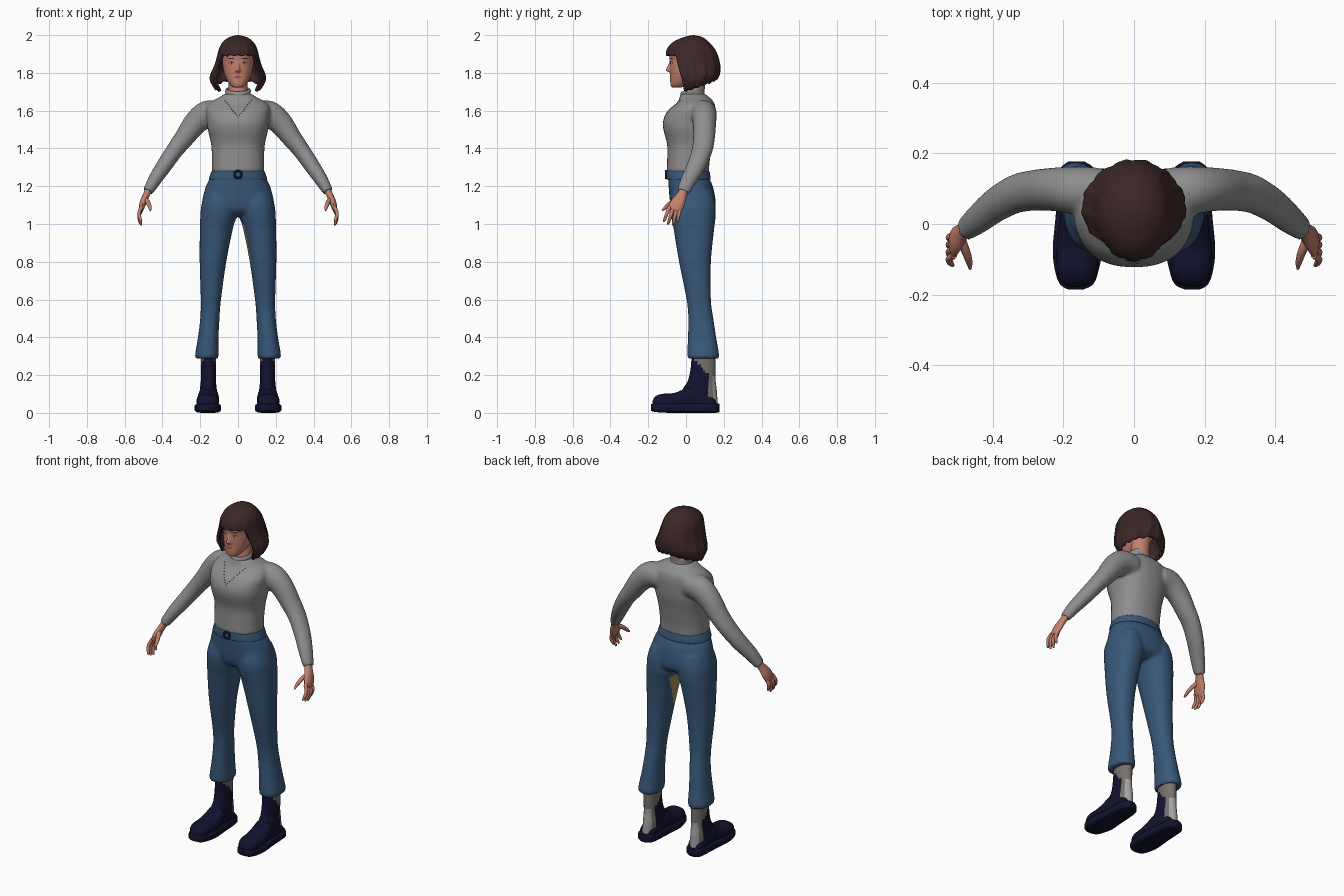
import bpy, bmesh, math
from mathutils import Vector
from mathutils.bvhtree import BVHTree

if "Cube" in bpy.data.objects:
    bpy.data.objects.remove(bpy.data.objects["Cube"])

def mat(name, *rgb):
    m = bpy.data.materials.new(name)
    m.diffuse_color = (*rgb, 1)
    m.use_nodes = True
    m.node_tree.nodes["Principled BSDF"].inputs["Base Color"].default_value = m.diffuse_color
    return m

KNIT = mat("grey knit", .27, .27, .27)
DENIM = mat("blue denim", .04, .098, .19)
HAIR = mat("dark brown hair", .045, .02, .02)
SKIN = mat("skin", .55, .22, .15)
NAVY = mat("navy leather", .006, .006, .028)
SOCK = mat("warm grey", .18, .165, .15)
PALE = mat("pale grey", .36, .36, .36)
TAN = mat("tan patch", .38, .27, .12)
LIPS = mat("lips", .36, .09, .075)
WHITE = mat("eye white", .5, .42, .38)

def spline(rows, k=5):
    """Catmull-Rom through rows of numbers."""
    out = []
    for i in range(len(rows) - 1):
        a, b, c, d = (rows[max(i-1, 0)], rows[i], rows[i+1], rows[min(i+2, len(rows)-1)])
        for j in range(k):
            t = j / k
            out.append([.5*(2*q + (r-p)*t + (2*p-5*q+4*r-s)*t*t + (3*q-p-3*r+s)*t**3)
                        for p, q, r, s in zip(a, b, c, d)])
    return out + [list(rows[-1])]

def skin_rings(rings):
    bm = bmesh.new()
    vs = [[bm.verts.new(p) for p in r] for r in rings]
    n = len(vs[0])
    for a, b in zip(vs, vs[1:]):
        for i in range(n):
            bm.faces.new((a[i], a[(i+1) % n], b[(i+1) % n], b[i]))
    bm.faces.new(vs[0])
    bm.faces.new(vs[-1])
    bmesh.ops.recalc_face_normals(bm, faces=bm.faces)
    return bm

def box_loft(rows, axis='z', sx=1, p=2.0, n=36):
    """Rows (station, a0, a1, b0, b1): an oval filling that box at each station."""
    rings = []
    for s, a0, a1, b0, b1 in spline(rows):
        ring = []
        for i in range(n):
            c, d = math.cos(math.tau*i/n), math.sin(math.tau*i/n)
            a = (a0+a1)/2 + (a1-a0)/2 * math.copysign(abs(c)**(2/p), c)
            b = (b0+b1)/2 + (b1-b0)/2 * math.copysign(abs(d)**(2/p), d)
            ring.append((sx*a, b, s) if axis == 'z' else (sx*a, s, b))
        rings.append(ring)
    return skin_rings(rings)

def tube(rows, sx=1, n=16, k=5):
    """Rows (x, y, z, thickness, width): swept oval, width lies along y."""
    pts = spline(rows, k)
    rings = []
    for i, q in enumerate(pts):
        t = (Vector(pts[min(i+1, len(pts)-1)][:3]) - Vector(pts[max(i-1, 0)][:3])).normalized()
        v = Vector((0, 1, 0))
        v = (v - t*t.dot(v)).normalized()
        u = v.cross(t)
        ring = []
        for j in range(n):
            w = math.tau*j/n
            c = Vector(q[:3]) + u*q[3]*math.cos(w) + v*q[4]*math.sin(w)
            ring.append((sx*c.x, c.y, c.z))
        rings.append(ring)
    return skin_rings(rings)

def finish(name, bm, *mats, rule=None):
    me = bpy.data.meshes.new(name)
    bm.normal_update()
    if rule:
        for f in bm.faces:
            f.material_index = rule(f.calc_center_median(), f.normal)
    bm.to_mesh(me)
    for m in mats:
        me.materials.append(m)
    ob = bpy.data.objects.new(name, me)
    bpy.context.collection.objects.link(ob)
    return ob

def combine(parts):
    big = bmesh.new()
    for b in parts:
        tmp = bpy.data.meshes.new("tmp")
        b.to_mesh(tmp)
        big.from_mesh(tmp)
        bpy.data.meshes.remove(tmp)
    return big

def fuse(parts, voxel, smooth):
    """Melt overlapping volumes into one smooth skin."""
    ob = finish("fuse", combine(parts))
    r = ob.modifiers.new("r", 'REMESH')
    r.mode, r.voxel_size = 'VOXEL', voxel
    s = ob.modifiers.new("s", 'SMOOTH')
    s.iterations, s.factor = smooth, .5
    me = bpy.data.meshes.new_from_object(ob.evaluated_get(bpy.context.evaluated_depsgraph_get()))
    bm = bmesh.new()
    bm.from_mesh(me)
    bpy.data.objects.remove(ob)
    return bm

# sweater: torso and sleeves
torso = box_loft([(1.255, -.13, .13, -.08, .115), (1.28, -.138, .138, -.1, .122),
    (1.33, -.138, .138, -.1, .125), (1.42, -.142, .142, -.1, .14), (1.5, -.16, .16, -.12, .155),
    (1.55, -.165, .165, -.12, .158), (1.6, -.17, .17, -.095, .158), (1.64, -.155, .155, -.05, .15),
    (1.665, -.11, .11, -.035, .13), (1.69, -.068, .068, -.03, .1)], p=2.3)
ARM = [(.1, .09, 1.585, .068, .07), (.165, .095, 1.58, .072, .068), (.225, .098, 1.535, .064, .062),
       (.285, .095, 1.455, .053, .058), (.335, .085, 1.39, .046, .055), (.39, .055, 1.31, .042, .05),
       (.44, .015, 1.235, .036, .043), (.478, -.015, 1.17, .027, .034)]
sweater = fuse([torso] + [tube(ARM, s, 24) for s in (1, -1)], .009, 5)
chest = BVHTree.FromBMesh(sweater)
finish("sweater", sweater, KNIT)

# turtleneck, tilted forward
collar = box_loft([(1.65, -.075, .075, -.035, .1), (1.68, -.066, .066, -.03, .098),
    (1.705, -.068, .068, -.03, .097), (1.715, -.06, .06, -.022, .09), (1.7, -.052, .052, -.015, .085)])
for v in collar.verts:
    v.co.z += .25*(v.co.y - .03)
finish("turtleneck", collar, KNIT)

# necklace beads lying on the chest
beads = bmesh.new()
for i in range(-8, 9):
    x, z = i*.0085, 1.565 + abs(i)*.011
    hit = chest.ray_cast(Vector((x, -1, z)), Vector((0, 1, 0)))[0]
    if hit:
        g = bmesh.ops.create_icosphere(beads, subdivisions=1, radius=.0035)
        bmesh.ops.translate(beads, verts=g['verts'], vec=hit)
finish("necklace", beads, SOCK)

# trousers: hips and two legs
hips = box_loft([(1.285, -.13, .13, -.092, .115), (1.25, -.145, .145, -.095, .12),
    (1.2, -.17, .17, -.092, .142), (1.12, -.19, .19, -.085, .157), (1.07, -.185, .185, -.07, .15),
    (1.04, -.12, .12, -.03, .11)], p=2.2)
LEG = [(1.17, .01, .172, -.07, .14), (1.1, .003, .194, -.085, .157), (1.03, .01, .2, -.077, .156),
       (.98, .026, .202, -.067, .15), (.8, .062, .203, -.037, .132), (.6, .09, .197, .003, .132),
       (.5, .098, .2, .012, .145), (.4, .103, .212, .01, .16), (.31, .103, .227, .007, .175),
       (.288, .106, .224, .01, .172)]
trousers = fuse([hips] + [box_loft(LEG, sx=s, p=2.2) for s in (1, -1)], .009, 4)
finish("trousers", trousers, DENIM, TAN, rule=lambda c, n: int(
    c.x > 0 and n.x < -.6 and n.y > -.35 and .8 < c.z < 1.0 and c.y < .03 + (c.z-.8)*.4))

# waistband, buckle and hems
finish("waistband", box_loft([(1.235, -.15, .15, -.098, .125), (1.24, -.154, .154, -.103, .13),
    (1.275, -.142, .142, -.103, .125), (1.28, -.138, .138, -.097, .12)], p=2.2), DENIM)
bpy.ops.mesh.primitive_torus_add(location=(0, -.106, 1.262), rotation=(math.pi/2, 0, 0),
    major_radius=.019, minor_radius=.006, major_segments=24, minor_segments=8)
buckle = bpy.context.object
buckle.name = "buckle"
buckle.data.materials.append(NAVY)

def boot_rule(c, n):
    if c.y < min(.035 + (.29-c.z)*.95, .118):
        return 0
    return 2 if c.z < .2 and c.y > .138 else 1

for s, side in ((1, "left"), (-1, "right")):
    # boots: shaft, foot, sole
    finish(side + "_boot_shaft", box_loft([(.32, .115, .197, .03, .157), (.24, .117, .197, .025, .157),
        (.17, .117, .197, .01, .157), (.12, .112, .202, -.02, .163), (.04, .11, .208, -.04, .168)],
        sx=s), NAVY, SOCK, PALE, rule=boot_rule)
    finish(side + "_boot_foot", box_loft([(-.178, .15, .18, .03, .06), (-.165, .12, .205, .02, .085),
        (-.13, .105, .218, .02, .1), (-.07, .1, .22, .02, .104), (-.02, .1, .215, .02, .122),
        (.02, .105, .21, .02, .145), (.07, .108, .208, .02, .12), (.14, .115, .205, .02, .085),
        (.16, .14, .185, .03, .06)], 'y', s, 2.3), NAVY)
    finish(side + "_boot_sole", box_loft([(-.186, .145, .185, .012, .045), (-.17, .115, .21, .006, .05),
        (-.13, .1, .224, .002, .052), (-.07, .09, .23, 0, .052), (.02, .097, .222, 0, .052),
        (.1, .102, .217, 0, .052), (.155, .112, .21, 0, .052), (.177, .14, .185, .004, .048)],
        'y', s, 4), NAVY)
    # hand: palm, four fingers, thumb
    hand = [tube([(.47, -.008, 1.185, .02, .024), (.485, -.022, 1.155, .018, .026),
                  (.502, -.042, 1.115, .018, .037), (.512, -.06, 1.08, .013, .037),
                  (.514, -.066, 1.068, .006, .03)], s)]
    for i, (y, z, ty, tz) in enumerate([(-.088, 1.09, -.118, 1.012), (-.069, 1.082, -.096, .998),
                                        (-.05, 1.078, -.07, .993), (-.033, 1.08, -.045, 1.01)]):
        hand.append(tube([(.51, y, z, .01, .011), (.524, y*.6+ty*.4, z*.6+tz*.4, .0095, .0095),
                          (.518, y*.2+ty*.8, z*.2+tz*.8, .0085, .008), (.512, ty, tz, .004, .004)], s, 10, 3))
    hand.append(tube([(.492, -.04, 1.135, .013, .015), (.477, -.075, 1.115, .012, .013),
                      (.467, -.105, 1.09, .01, .01), (.464, -.127, 1.07, .004, .004)], s, 10, 3))
    finish(side + "_hand", combine(hand), SKIN)

# head with nose, and neck
finish("neck", box_loft([(1.64, -.05, .05, -.01, .09), (1.72, -.05, .05, 0, .1),
                         (1.82, -.055, .055, .01, .11)]), SKIN)
skull = box_loft([(1.722, -.02, .02, -.07, -.03), (1.73, -.036, .036, -.08, .0),
    (1.755, -.055, .055, -.084, .05), (1.79, -.071, .071, -.084, .09), (1.83, -.08, .08, -.085, .12),
    (1.86, -.083, .083, -.085, .13), (1.91, -.084, .084, -.088, .13), (1.96, -.06, .06, -.05, .1)], p=2.2)
nose = box_loft([(1.803, -.007, .007, -.09, -.07), (1.81, -.015, .015, -.106, -.06),
    (1.82, -.012, .012, -.107, -.06), (1.845, -.008, .008, -.094, -.06), (1.87, -.007, .007, -.085, -.06)], n=14)
head = fuse([skull, nose], .005, 3)
face = BVHTree.FromBMesh(head)
finish("head", head, SKIN)

def decal(name, x, z, rx, rz, m, lift, slope=0):
    """Thin oval plate laid on the face."""
    bm = bmesh.new()
    bmesh.ops.create_circle(bm, cap_ends=True, cap_tris=True, segments=16, radius=1)
    for v in bm.verts:
        px, pz = x + v.co.x*rx, z + v.co.y*rz + slope*v.co.x*rx
        hit = face.ray_cast(Vector((px, -1, pz)), Vector((0, 1, 0)))[0]
        v.co = (px, hit.y - lift, pz)
    for f in bm.faces:
        f.normal_update()
        if f.normal.y > 0:
            f.normal_flip()
    finish(name, bm, m)

for s, side in ((1, "left"), (-1, "right")):
    decal(side + "_lash", s*.035, 1.853, .015, .0075, HAIR, .0015)
    decal(side + "_eye", s*.035, 1.8515, .0125, .0055, WHITE, .003)
    decal(side + "_iris", s*.034, 1.852, .005, .0055, HAIR, .0045)
    decal(side + "_brow", s*.037, 1.876, .018, .0035, HAIR, .002, s*.08)
decal("lips", 0, 1.778, .021, .0075, LIPS, .002)

# bob hair: shell from crown to a hemline that varies around the head
PROFILE = spline([(2.0, .004, .035, .045), (1.99, .045, -.01, .085), (1.965, .08, -.065, .12),
    (1.93, .1, -.097, .15), (1.89, .11, -.105, .17), (1.84, .124, -.1, .182), (1.79, .145, -.085, .178),
    (1.75, .143, -.072, .155), (1.69, .105, -.055, .125)], 8)

def profile(z):
    for a, b in zip(PROFILE, PROFILE[1:]):
        if a[0] >= z >= b[0]:
            t = (a[0]-z) / max(a[0]-b[0], 1e-6)
            return [p + (q-p)*t for p, q in zip(a, b)]
    return PROFILE[-1]

def hemline(deg):
    if deg < 52:
        return 1.893 + .004*math.cos(math.radians(deg*14))
    if deg < 60:
        return 1.893 - (deg-52)/8*.185
    return 1.703 + max(deg-72, 0)/108*.068 + .004*math.sin(deg*.35)

bm = bmesh.new()
N, ROWS, grid = 112, 28, []
for j in range(ROWS + 1):
    t = j / ROWS
    row = []
    for i in range(N):
        a = math.tau*i/N
        deg = abs((math.degrees(a) + 180) % 360 - 180)
        z = 2.0 - (2.0 - hemline(deg)) * t**1.4
        _, rx, y0, y1 = profile(z)
        k = 1 + .018*math.sin(13*a + 2*t)*t + .01*math.sin(29*a)*t
        row.append(bm.verts.new((rx*k*math.sin(a), (y0+y1)/2 - (y1-y0)/2*k*math.cos(a), z)))
    grid.append(row)
for a, b in zip(grid, grid[1:]):
    for i in range(N):
        bm.faces.new((a[i], b[i], b[(i+1) % N], a[(i+1) % N]))
bm.faces.new(grid[0])
bmesh.ops.recalc_face_normals(bm, faces=bm.faces)
hair = finish("hair", bm, HAIR)
sol = hair.modifiers.new("thickness", 'SOLIDIFY')
sol.thickness, sol.offset = .014, -1

# smooth shading, sharp edges kept
for ob in bpy.context.scene.objects:
    ob.select_set(ob.type == 'MESH')
bpy.context.view_layer.objects.active = buckle
bpy.ops.object.shade_smooth_by_angle(angle=math.radians(50))
